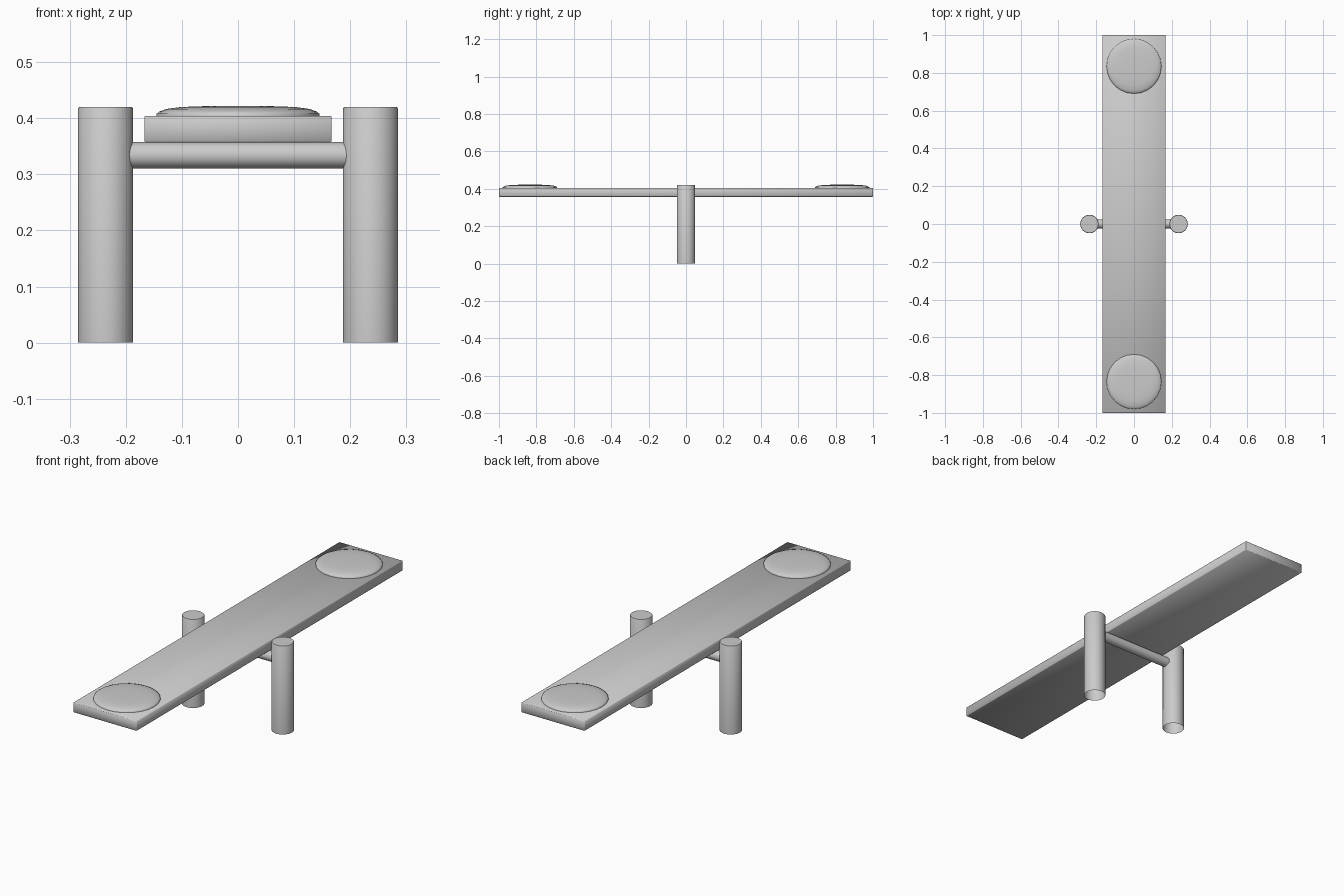
import bpy, bmesh, math
from mathutils import Matrix

if "Cube" in bpy.data.objects:
    bpy.data.objects.remove(bpy.data.objects["Cube"])


def finish(name, bm, angle=40):
    bmesh.ops.recalc_face_normals(bm, faces=bm.faces[:])
    me = bpy.data.meshes.new(name)
    bm.to_mesh(me)
    bm.free()
    ob = bpy.data.objects.new(name, me)
    bpy.context.collection.objects.link(ob)
    bpy.ops.object.select_all(action='DESELECT')
    ob.select_set(True)
    bpy.context.view_layer.objects.active = ob
    bpy.ops.object.shade_smooth_by_angle(angle=math.radians(angle))
    return ob


def lathe(name, profile, matrix, sides=24, angle=40):
    """Spin (radius, z) points about z; radius 0 closes to a point."""
    bm = bmesh.new()
    rings = []
    for r, z in profile:
        n = sides if r > 0 else 1
        rings.append([bm.verts.new((r * math.cos(2 * math.pi * i / sides),
                                    r * math.sin(2 * math.pi * i / sides), z)) for i in range(n)])
    for a, b in zip(rings, rings[1:]):
        for i in range(sides):
            j = (i + 1) % sides
            if len(b) == 1:
                bm.faces.new((a[i], a[j], b[0]))
            else:
                bm.faces.new((a[i], a[j], b[j], b[i]))
    bm.transform(matrix)
    return finish(name, bm, angle)


# plank with slightly eased edges
bm = bmesh.new()
bmesh.ops.create_cube(bm, size=1)
bm.transform(Matrix.Translation((0, 0, 0.3805)) @ Matrix.Diagonal((0.334, 2.0, 0.047, 1)))
bmesh.ops.bevel(bm, geom=bm.edges[:], offset=0.002, segments=1, affect='EDGES')
finish("plank", bm, 50)

# pivot bar running between the posts
lathe("pivot_bar", [(0.0235, -0.21), (0.0235, 0.21)],
      Matrix.Translation((0, 0, 0.334)) @ Matrix.Rotation(math.pi / 2, 4, 'Y'))

for side, s in (("left", -1), ("right", 1)):
    # upright post, open underneath
    lathe(f"{side}_post", [(0.049, 0), (0.049, 0.417), (0.047, 0.42), (0, 0.42)],
          Matrix.Translation((s * 0.236, 0, 0)), angle=50)

for end, s in (("front", -1), ("back", 1)):
    # low domed seat pad
    lathe(f"{end}_seat", [(0.145, 0.402), (0.145, 0.408), (0.140, 0.412), (0.128, 0.4165),
                          (0.102, 0.420), (0.06, 0.4215), (0, 0.422)],
          Matrix.Translation((0, s * 0.835, 0)), angle=60)
